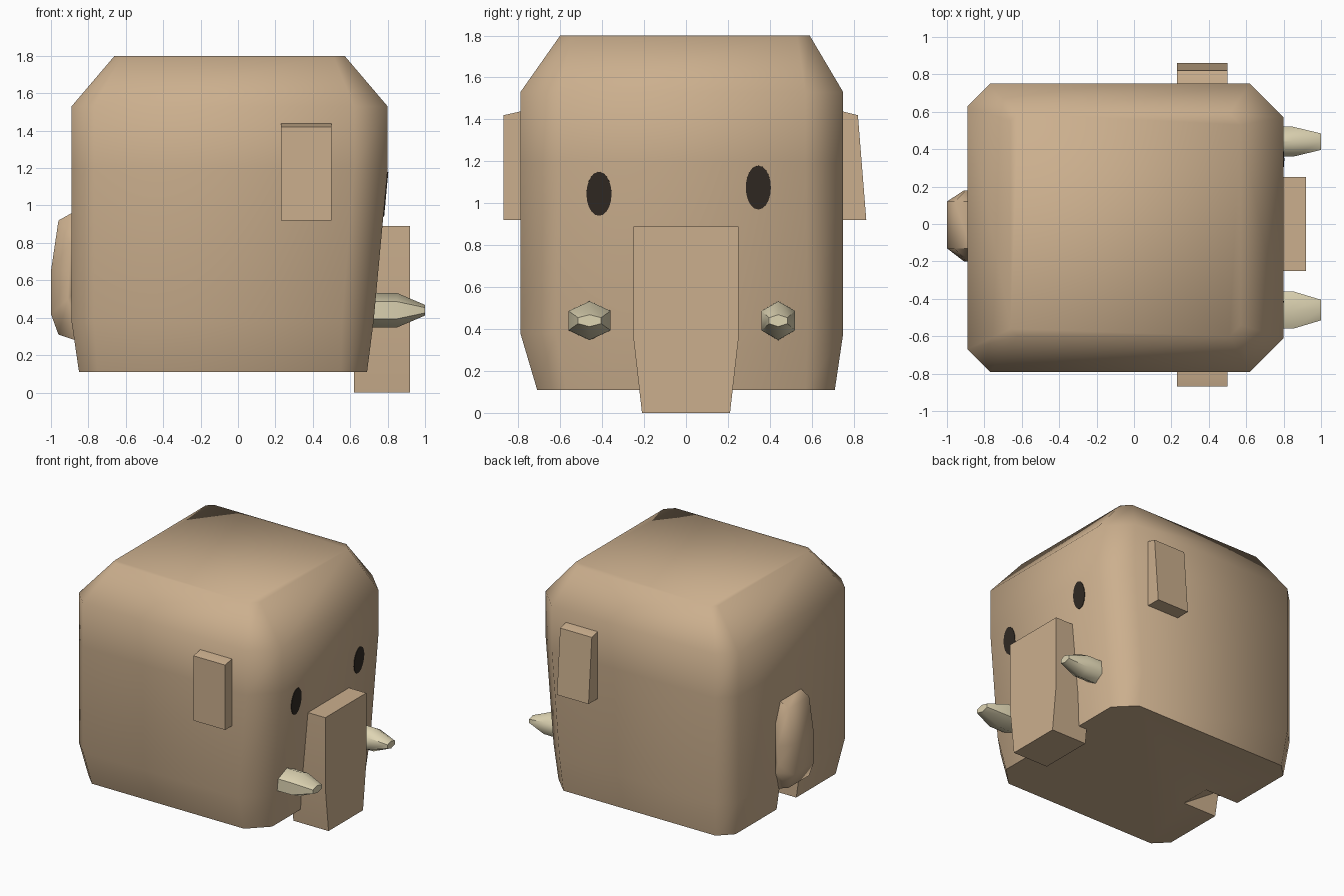
import bpy
import bmesh
import math
from mathutils import Matrix

default = bpy.data.objects.get("Cube")
if default:
    bpy.data.objects.remove(default, do_unlink=True)


def make_material(name, color):
    mat = bpy.data.materials.new(name)
    mat.use_nodes = True
    mat.diffuse_color = (*color, 1)
    shader = mat.node_tree.nodes["Principled BSDF"]
    shader.inputs["Base Color"].default_value = (*color, 1)
    shader.inputs["Roughness"].default_value = 0.8
    return mat


tan = make_material("tan_hide", (0.60, 0.43, 0.27))
cream = make_material("cream_ivory", (0.73, 0.66, 0.45))
dark = make_material("dark_brown", (0.03, 0.023, 0.017))


def finish(bm, name, mat):
    bmesh.ops.recalc_face_normals(bm, faces=bm.faces)
    mesh = bpy.data.meshes.new(name)
    bm.to_mesh(mesh)
    bm.free()
    mesh.materials.append(mat)
    obj = bpy.data.objects.new(name, mesh)
    bpy.context.collection.objects.link(obj)
    return obj


def loft(name, rings, mat):
    """Join matching rings of points into a capped solid."""
    bm = bmesh.new()
    loops = [[bm.verts.new(p) for p in ring] for ring in rings]
    count = len(loops[0])
    for low, high in zip(loops, loops[1:]):
        for i in range(count):
            j = (i + 1) % count
            bm.faces.new((low[i], low[j], high[j], high[i]))
    bm.faces.new(loops[0])
    bm.faces.new(loops[-1])
    return finish(bm, name, mat)


def smooth(obj, degrees):
    bpy.ops.object.select_all(action="DESELECT")
    obj.select_set(True)
    bpy.context.view_layer.objects.active = obj
    bpy.ops.object.shade_smooth_by_angle(angle=math.radians(degrees))


def body_ring(z, back, front, right, left, cut_back, cut_front):
    """Rectangle with cut corners at one height."""
    a, b = cut_back, cut_front
    return [(back, right + a, z), (back + a, right, z),
            (front - b, right, z), (front, right + b, z),
            (front, left - b, z), (front - b, left, z),
            (back + a, left, z), (back, left - a, z)]


# Block-shaped body
body = loft("body", [
    body_ring(0.11, -0.85, 0.69, -0.71, 0.71, 0.10, 0.14),
    body_ring(0.38, -0.89, 0.725, -0.79, 0.75, 0.12, 0.17),
    body_ring(1.19, -0.89, 0.80, -0.79, 0.75, 0.12, 0.18),
    body_ring(1.53, -0.89, 0.80, -0.79, 0.75, 0.12, 0.18),
    body_ring(1.80, -0.66, 0.57, -0.60, 0.59, 0.04, 0.06)], tan)

# Wedge-shaped notch under the rear
notch = [(-1, 0), (-1, 0.32), (-0.85, 0.3), (-0.4, 0)]
cutter = loft("notch_cutter", [[(x, y, z) for x, z in notch] for y in (-0.13, 0.11)], tan)
cutter.hide_render = True
cut = body.modifiers.new("notch", "BOOLEAN")
cut.operation = "DIFFERENCE"
cut.solver = "EXACT"
cut.object = cutter
bpy.context.view_layer.objects.active = body
bpy.ops.object.modifier_apply(modifier=cut.name)
bpy.data.objects.remove(cutter, do_unlink=True)
smooth(body, 60)

# Trunk, tapering near the ground
trunk_half = [(0.21, 0), (0.25, 0.35), (0.25, 0.89)]
trunk_profile = trunk_half + [(-y, z) for y, z in reversed(trunk_half)]
trunk = loft("trunk", [[(x, y, z) for y, z in trunk_profile] for x in (0.62, 0.92)], tan)
smooth(trunk, 60)

# Ears
for name, side, base, top, bottom in (("right_ear", -1, 0.7, 0.87, 0.87),
                                      ("left_ear", 1, 0.66, 0.82, 0.86)):
    profile = [(base, 0.92), (bottom, 0.92), (top, 1.42), (base + 0.08, 1.44), (base, 1.44)]
    ear = loft(name, [[(x, side * y, z) for y, z in profile] for x in (0.23, 0.5)], tan)
    smooth(ear, 60)

# Six-sided tusks with blunt tips
for name, y, half in (("right_tusk", -0.46, 0.1), ("left_tusk", 0.44, 0.08)):
    rings = []
    for x, wide, tall in ((0.6, 1, 1), (0.85, 1, 0.97), (1, 0.55, 0.3)):
        angles = [math.tau * i / 6 for i in range(6)]
        rings.append([(x, y + half * wide * math.sin(a) / math.sin(math.tau / 6),
                       0.44 + 0.095 * tall * math.cos(a)) for a in angles])
    smooth(loft(name, rings, cream), 60)

# Tail, a rounded hook curling back to the body
tail_profile = [(-0.87, 0.97), (-0.96, 0.92), (-1, 0.65), (-1, 0.42),
                (-0.96, 0.31), (-0.87, 0.28), (-0.925, 0.46), (-0.87, 0.48)]
tail_rings = []
for y, depth, height in ((-0.2, 0.3, 0.6), (-0.13, 1, 1), (0.12, 1, 1), (0.18, 0.3, 0.6)):
    tail_rings.append([(-0.87 + (x + 0.87) * depth, y, 0.62 + (z - 0.62) * height)
                       for x, z in tail_profile])
smooth(loft("tail", tail_rings, tan), 60)

# Eyes, thin oval plates following the slope of the face
for name, y, z in (("right_eye", -0.415, 1.045), ("left_eye", 0.345, 1.075)):
    bm = bmesh.new()
    bmesh.ops.create_cone(bm, cap_ends=True, segments=20, radius1=1, radius2=1, depth=1)
    x = 0.80 - (1.19 - z) * 0.0926
    place = (Matrix.Translation((x, y, z)) @ Matrix.Rotation(0.0923, 4, "Y")
             @ Matrix.Diagonal((0.009, 0.06, 0.105, 1)) @ Matrix.Rotation(math.pi / 2, 4, "Y"))
    bmesh.ops.transform(bm, matrix=place, verts=bm.verts)
    finish(bm, name, dark)
